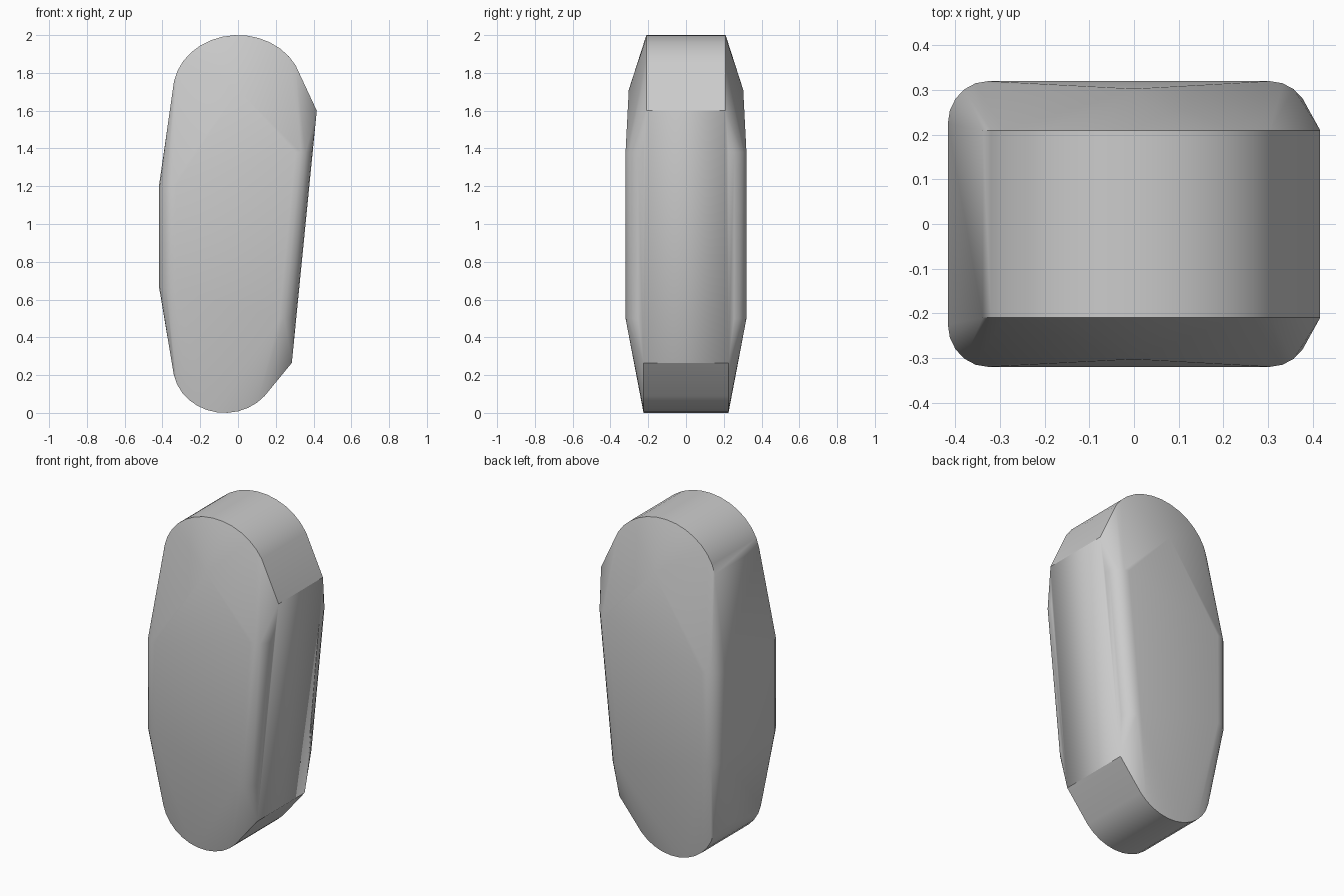
import bpy
import bmesh
from math import sin, cos, radians

default_cube = bpy.data.objects.get("Cube")
if default_cube:
    bpy.data.objects.remove(default_cube, do_unlink=True)


def arc(centre, radii, start, end, steps):
    """Points along part of an ellipse, angles in degrees."""
    points = []
    for i in range(steps + 1):
        angle = radians(start + (end - start) * i / steps)
        points.append((centre[0] + radii[0] * cos(angle),
                       centre[1] + radii[1] * sin(angle)))
    return points


grey = bpy.data.materials.new("plain grey")
grey.use_nodes = True
colour = (0.6, 0.6, 0.6, 1)
grey.diffuse_color = colour
grey.node_tree.nodes["Principled BSDF"].inputs["Base Color"].default_value = colour

half = []

# Rounded top and bottom rims, with a sharp corner on one side of each
for x, z in arc((0, 1.7), (0.345, 0.3), 180, 28, 14) + [(0.417, 1.6)]:
    half.append((x, 0.21, z))
for x, z in arc((-0.07, 0.25), (0.275, 0.25), 180, 320, 12) + [(0.285, 0.265)]:
    half.append((x, 0.225, z))

# Rounded vertical corners of the thick middle: direction, edge x, height
for side, edge, z in ((-1, 0.417, 1.21), (-1, 0.417, 0.66),
                      (1, 0.395, 1.38), (1, 0.308, 0.5)):
    for x, y in arc((edge - 0.09, 0.225), (0.09, 0.095), 0, 90, 5):
        half.append((side * x, y, z))

# Peak of the broad face
half.append((0, 0.303, 1.71))

# Wrap both mirrored halves in one skin
bm = bmesh.new()
for x, y, z in half:
    for side in (-1, 1):
        bm.verts.new((x, side * y, z))
hull = bmesh.ops.convex_hull(bm, input=bm.verts[:])
loose = [v for v in bm.verts if not v.link_faces]
bmesh.ops.delete(bm, geom=loose, context='VERTS')
bmesh.ops.dissolve_limit(bm, angle_limit=radians(0.5),
                         verts=bm.verts[:], edges=bm.edges[:])
bmesh.ops.recalc_face_normals(bm, faces=bm.faces[:])

mesh = bpy.data.meshes.new("rounded_body")
bm.to_mesh(mesh)
bm.free()
mesh.materials.append(grey)
body = bpy.data.objects.new("rounded_body", mesh)
bpy.context.collection.objects.link(body)

# Soft sides, crisp rims
for other in bpy.context.selected_objects:
    other.select_set(False)
body.select_set(True)
bpy.context.view_layer.objects.active = body
bpy.ops.object.shade_smooth_by_angle(angle=radians(27))
